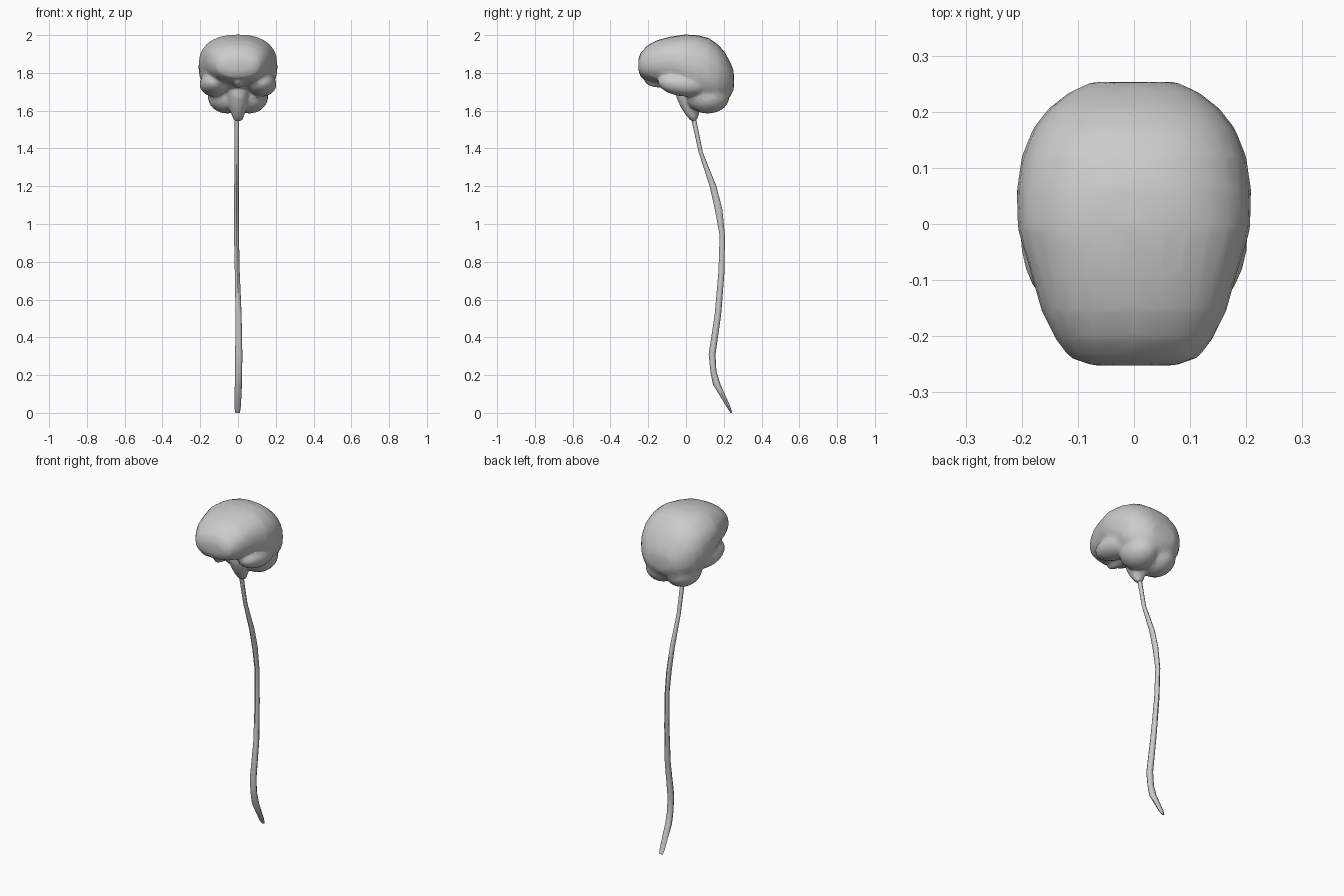
import bpy, bmesh, math
from mathutils import Vector

if "Cube" in bpy.data.objects:
    bpy.data.objects.remove(bpy.data.objects["Cube"])


def loft(name, rings):
    """Skin a list of equal-length point rings and cap both ends."""
    bm = bmesh.new()
    vr = [[bm.verts.new(p) for p in r] for r in rings]
    n = len(vr[0])
    for a, b in zip(vr, vr[1:]):
        for i in range(n):
            j = (i + 1) % n
            bm.faces.new((a[i], a[j], b[j], b[i]))
    bm.faces.new(vr[0][::-1])
    bm.faces.new(vr[-1])
    bmesh.ops.recalc_face_normals(bm, faces=bm.faces)
    me = bpy.data.meshes.new(name)
    bm.to_mesh(me)
    bm.free()
    ob = bpy.data.objects.new(name, me)
    bpy.context.collection.objects.link(ob)
    return ob


def sup(t, e):
    return math.copysign(abs(t) ** e, t)


def ring(c, rx, r2, axis, n, power=2.0):
    """Superellipse ring in the xz plane (axis y) or the xy plane (axis z)."""
    pts = []
    for i in range(n):
        a = 2 * math.pi * i / n
        u, v = rx * sup(math.cos(a), 2 / power), r2 * sup(math.sin(a), 2 / power)
        pts.append(Vector(c) + (Vector((u, 0, v)) if axis == 'y' else Vector((u, v, 0))))
    return pts


def lobe(name, loc, radii, tilt=0):
    bpy.ops.mesh.primitive_uv_sphere_add(segments=24, ring_count=16, location=loc, rotation=(tilt, 0, 0))
    ob = bpy.context.object
    ob.name = name
    ob.scale = radii
    return ob


# Cerebrum: (y, half width, bottom z, top z) from forehead to back
stations = [(-0.252, .075, 1.81, 1.875), (-0.238, .115, 1.775, 1.91), (-0.205, .14, 1.758, 1.945),
            (-0.155, .165, 1.745, 1.972), (-0.09, .183, 1.735, 1.99), (-0.01, .207, 1.70, 2.003),
            (0.06, .209, 1.66, 2.0), (0.12, .2, 1.635, 1.985), (0.17, .18, 1.635, 1.95),
            (0.205, .153, 1.65, 1.91), (0.235, .115, 1.675, 1.855), (0.253, .075, 1.71, 1.81)]
brain = loft("brain", [ring((0, y, (b + t) / 2), w, (t - b) / 2, 'y', 28, 2.3)
                       for y, w, b, t in stations])

# Temporal lobes, frontal underside ridge, cerebellum
parts = [brain]
for s in (-1, 1):
    parts.append(lobe("temporal_lobe", (s * .127, -.015, 1.74), (.076, .135, .064), -.12))
    parts.append(lobe("cerebellum_half", (s * .06, .115, 1.675), (.1, .115, .09)))
parts.append(lobe("frontal_ridge", (0, -.12, 1.755), (.03, .1, .035)))

# Brain stem: (z, y, half width x, half depth y)
stem = [(1.545, .04, .022, .014), (1.585, .032, .038, .04), (1.63, .015, .048, .05),
        (1.68, .0, .055, .055), (1.76, .0, .055, .05)]
parts.append(loft("brain_stem", [ring((0, y, z), a, b, 'z', 12) for z, y, a, b in stem]))

# Fuse the lobes into one softly blended, fairly low-poly surface
bpy.ops.object.select_all(action='DESELECT')
for p in parts:
    p.select_set(True)
bpy.context.view_layer.objects.active = brain
bpy.ops.object.join()
m = brain.modifiers.new("fuse", 'REMESH')
m.mode = 'VOXEL'
m.voxel_size = .008
m = brain.modifiers.new("soften", 'SMOOTH')
m.factor = .5
m.iterations = 5
m = brain.modifiers.new("reduce", 'DECIMATE')
m.ratio = .08
m = brain.modifiers.new("weld", 'WELD')
m.merge_threshold = .0005
bpy.ops.object.modifier_apply(modifier="fuse")
brain.data.polygons.foreach_set("use_smooth", [True] * len(brain.data.polygons))

# Spinal cord: (z, x, y, half width x, half depth y)
cord = [(1.55, -.006, .042, .012, .013), (1.38, -.006, .078, .012, .011), (1.2, -.008, .143, .012, .018),
        (1.08, -.008, .172, .012, .02), (.94, -.008, .192, .013, .014), (.75, -.004, .188, .013, .016),
        (.52, .003, .169, .016, .017), (.31, .004, .138, .019, .018), (.22, .003, .145, .019, .016),
        (.15, .002, .163, .019, .02), (.03, -.002, .226, .017, .01), (0, -.002, .24, .012, .004)]
spine = loft("spinal_cord", [ring((x, y, z), a, b, 'z', 8) for z, x, y, a, b in cord])
bpy.context.view_layer.objects.active = spine
bpy.ops.object.select_all(action='DESELECT')
spine.select_set(True)
bpy.ops.object.shade_smooth_by_angle(angle=math.radians(50))
